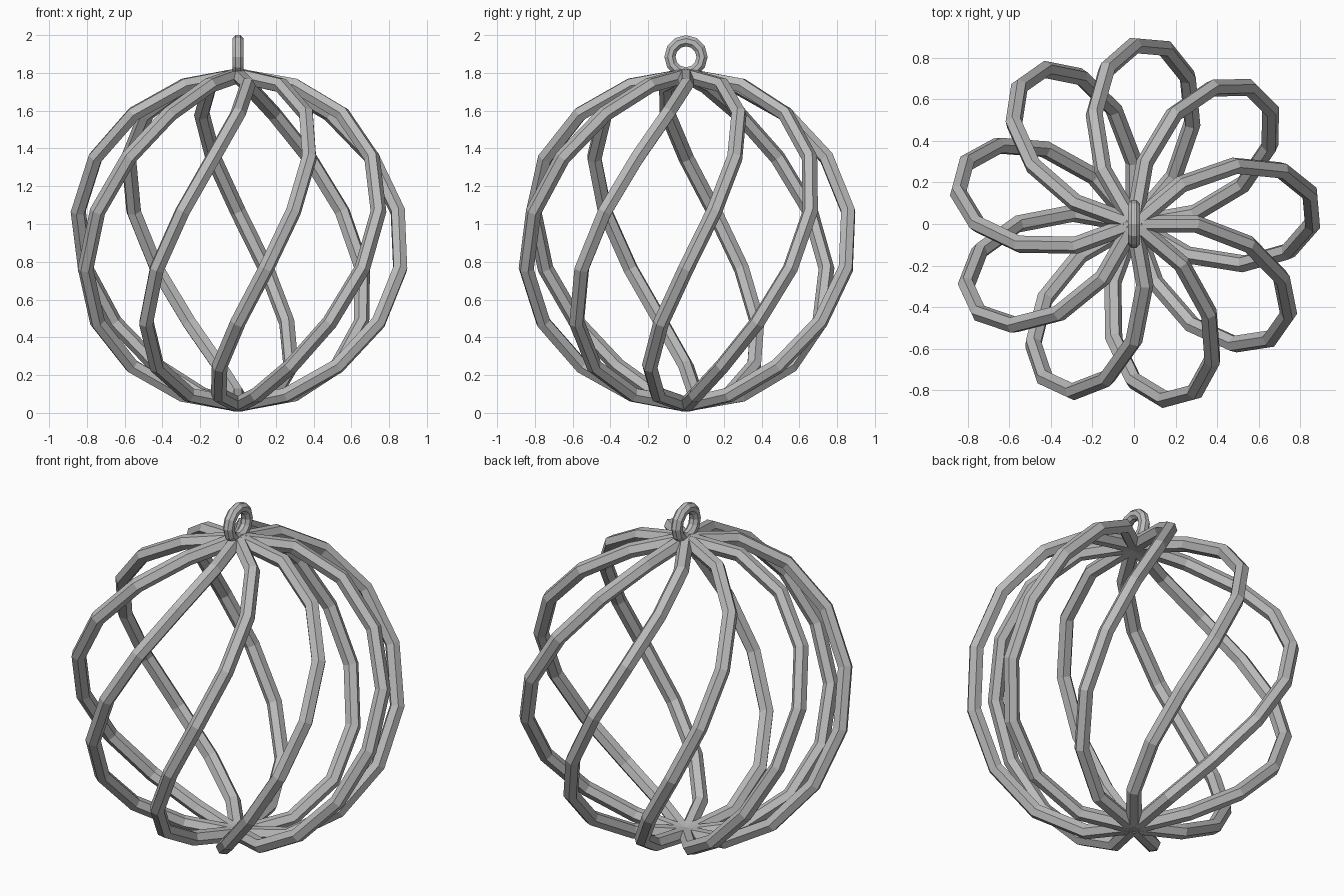
import bpy, bmesh, math
from mathutils import Vector

if "Cube" in bpy.data.objects:
    bpy.data.objects.remove(bpy.data.objects["Cube"], do_unlink=True)

grey = bpy.data.materials.new("silver_grey")
grey.use_nodes = True
colour = (0.5, 0.5, 0.5, 1)
grey.diffuse_color = colour
grey.node_tree.nodes["Principled BSDF"].inputs["Base Color"].default_value = colour

STRANDS, STEPS = 9, 9
RADIUS, CENTRE, WIRE, SIDES = 0.872, 0.915, 0.042, 6


def finish(name, bm):
    bmesh.ops.recalc_face_normals(bm, faces=bm.faces)
    mesh = bpy.data.meshes.new(name)
    bm.to_mesh(mesh)
    bm.free()
    mesh.materials.append(grey)
    obj = bpy.data.objects.new(name, mesh)
    bpy.context.collection.objects.link(obj)
    return obj


def sweep(name, path, outward, wire, sides, closed=False):
    """Sweep a polygon along a path, one flat side turned outward."""
    bm = bmesh.new()
    rings = []
    n = len(path)
    for i, p in enumerate(path):
        before = path[i - 1] if closed or i else p
        after = path[(i + 1) % n] if closed or i < n - 1 else p
        tangent = (after - before).normalized()
        across = tangent.cross(outward[i]).normalized()
        out = across.cross(tangent)
        ring = []
        for k in range(sides):
            a = math.tau * (k + 0.5) / sides
            ring.append(bm.verts.new(p + wire * (out * math.cos(a) + across * math.sin(a))))
        rings.append(ring)
    pairs = list(zip(rings, rings[1:]))
    if closed:
        pairs.append((rings[-1], rings[0]))
    else:
        bm.faces.new(rings[0])
        bm.faces.new(rings[-1])
    for lower, upper in pairs:
        for k in range(sides):
            j = (k + 1) % sides
            bm.faces.new((lower[k], lower[j], upper[j], upper[k]))
    return finish(name, bm)


# Cage strands: each makes a quarter turn from the top pole to the bottom pole
for s in range(STRANDS):
    dirs = []
    for i in range(STEPS + 1):
        polar = math.pi * i / STEPS
        turn = math.tau * s / STRANDS + math.pi / 2 * (1 - i / STEPS)
        dirs.append(Vector((math.sin(polar) * math.cos(turn),
                            math.sin(polar) * math.sin(turn),
                            math.cos(polar))))
    path = [d * RADIUS + Vector((0, 0, CENTRE)) for d in dirs]
    sweep(f"cage_strand_{s + 1}", path, dirs, WIRE, SIDES)

# Hanging ring standing on the top pole
dirs = [Vector((0, math.cos(a), math.sin(a)))
        for a in (math.tau * i / 12 for i in range(12))]
path = [d * 0.085 + Vector((0, 0, 1.885)) for d in dirs]
sweep("hanging_ring", path, dirs, 0.032, 8, closed=True)
